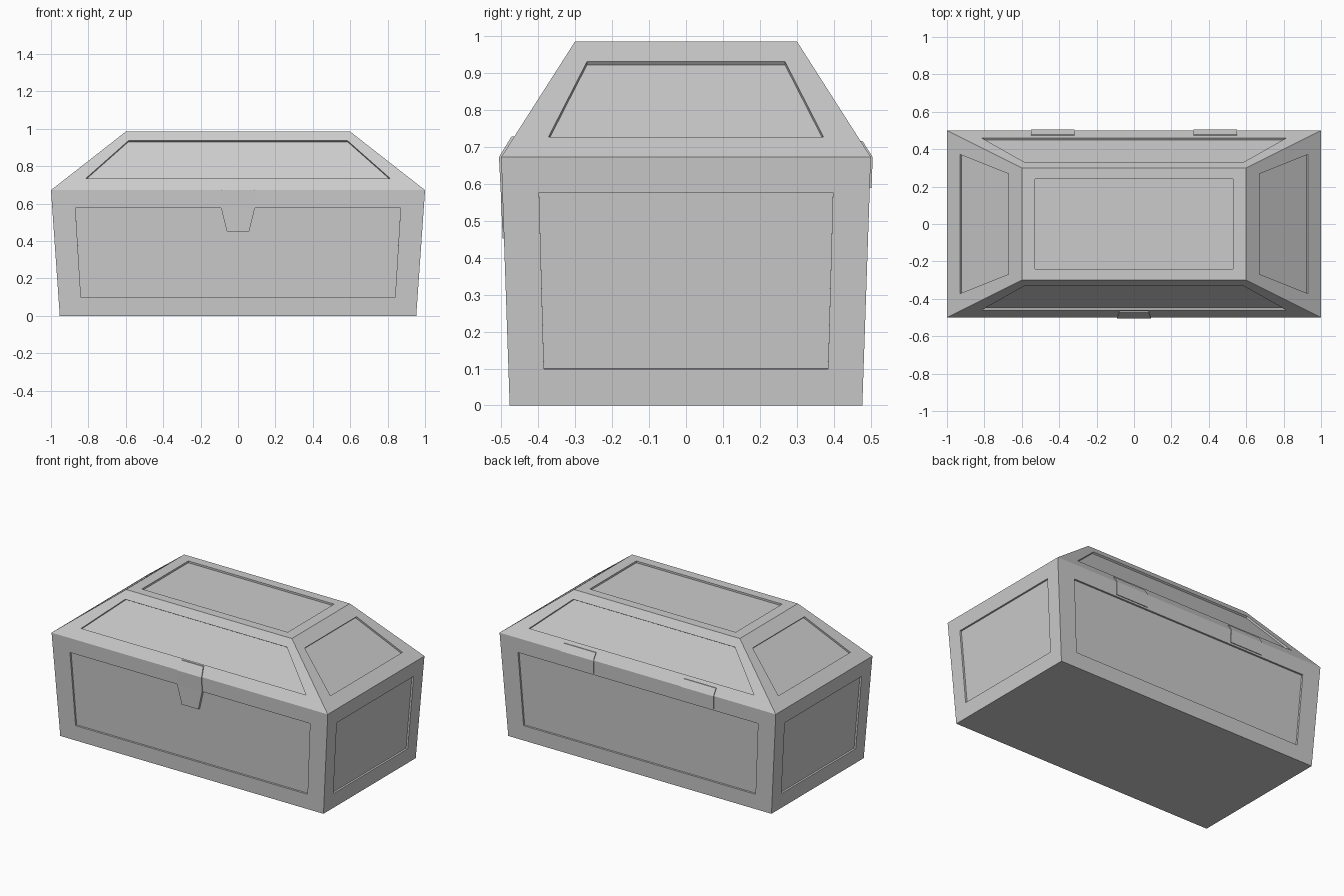
import bpy, bmesh
from mathutils import Vector

if "Cube" in bpy.data.objects:
    bpy.data.objects.remove(bpy.data.objects["Cube"])

DEPTH = 0.012  # recess of the panels


def finish(bm, name):
    bmesh.ops.remove_doubles(bm, verts=bm.verts, dist=1e-5)
    bmesh.ops.recalc_face_normals(bm, faces=bm.faces)
    mesh = bpy.data.meshes.new(name)
    bm.to_mesh(mesh)
    bm.free()
    obj = bpy.data.objects.new(name, mesh)
    bpy.context.collection.objects.link(obj)
    return obj


def add_face(bm, pts):
    bm.faces.new([bm.verts.new(p) for p in pts])


def panel_face(bm, quad, scale, v0, v1):
    """Quad (bottom-left, bottom-right, top-right, top-left) with a recessed panel."""
    if scale is None:
        add_face(bm, quad)
        return
    a, b, c, d = quad
    at = lambda u, v: a.lerp(b, u).lerp(d.lerp(c, u), v)
    u0, u1 = (1 - scale) / 2, (1 + scale) / 2
    rim = [at(u0, v0), at(u1, v0), at(u1, v1), at(u0, v1)]
    normal = (b - a).cross(d - a).normalized()
    floor = [p - normal * DEPTH for p in rim]
    for i in range(4):
        j = (i + 1) % 4
        add_face(bm, (quad[i], quad[j], rim[j], rim[i]))
        add_face(bm, (rim[i], rim[j], floor[j], floor[i]))
    add_face(bm, floor)


def tapered_box(name, low, high, long_panel, end_panel, top_panel):
    """low and high are (half x, half y, z)."""
    bm = bmesh.new()
    ring = lambda s: [Vector((sx * s[0], sy * s[1], s[2]))
                      for sx, sy in ((-1, -1), (1, -1), (1, 1), (-1, 1))]
    lo, hi = ring(low), ring(high)
    for i in range(4):
        j = (i + 1) % 4
        panel_face(bm, (lo[i], lo[j], hi[j], hi[i]), *(end_panel if i % 2 else long_panel))
    panel_face(bm, hi, *top_panel)
    add_face(bm, lo[::-1])
    return finish(bm, name)


def folded_plate(name, cx, side, rows):
    """Thin plate bent over the lid seam; rows are (half width, y, z)."""
    bm = bmesh.new()
    rings = []
    for w, y, z in rows:
        rings.append([bm.verts.new((cx + sx * w, side * (y - dy), z))
                      for sx, dy in ((-1, 0), (1, 0), (1, 0.022), (-1, 0.022))])
    for r, s in zip(rings, rings[1:]):
        for i in range(4):
            j = (i + 1) % 4
            bm.faces.new((r[i], r[j], s[j], s[i]))
    bm.faces.new(rings[0])
    bm.faces.new(rings[-1])
    return finish(bm, name)


# Chest body and hipped lid
plain = (None, 0, 0)
tapered_box("chest_body", (0.953, 0.477, 0), (1.0, 0.5, 0.672),
            (0.875, 0.147, 0.857), (0.80, 0.147, 0.857), plain)
tapered_box("chest_lid", (1.0, 0.5, 0.672), (0.6, 0.3, 0.985),
            (0.885, 0.20, 0.845), (0.80, 0.175, 0.825), (0.88, 0.1, 0.9))

# Front latch
folded_plate("latch", 0, -1, [(0.078, 0.472, 0.728), (0.09, 0.506, 0.672),
                              (0.09, 0.501, 0.575), (0.06, 0.496, 0.452)])

# Back hinges
for cx, label in ((-0.435, "left"), (0.435, "right")):
    folded_plate("hinge_" + label, cx, 1, [(0.117, 0.478, 0.715), (0.117, 0.505, 0.672),
                                           (0.117, 0.502, 0.588)])
